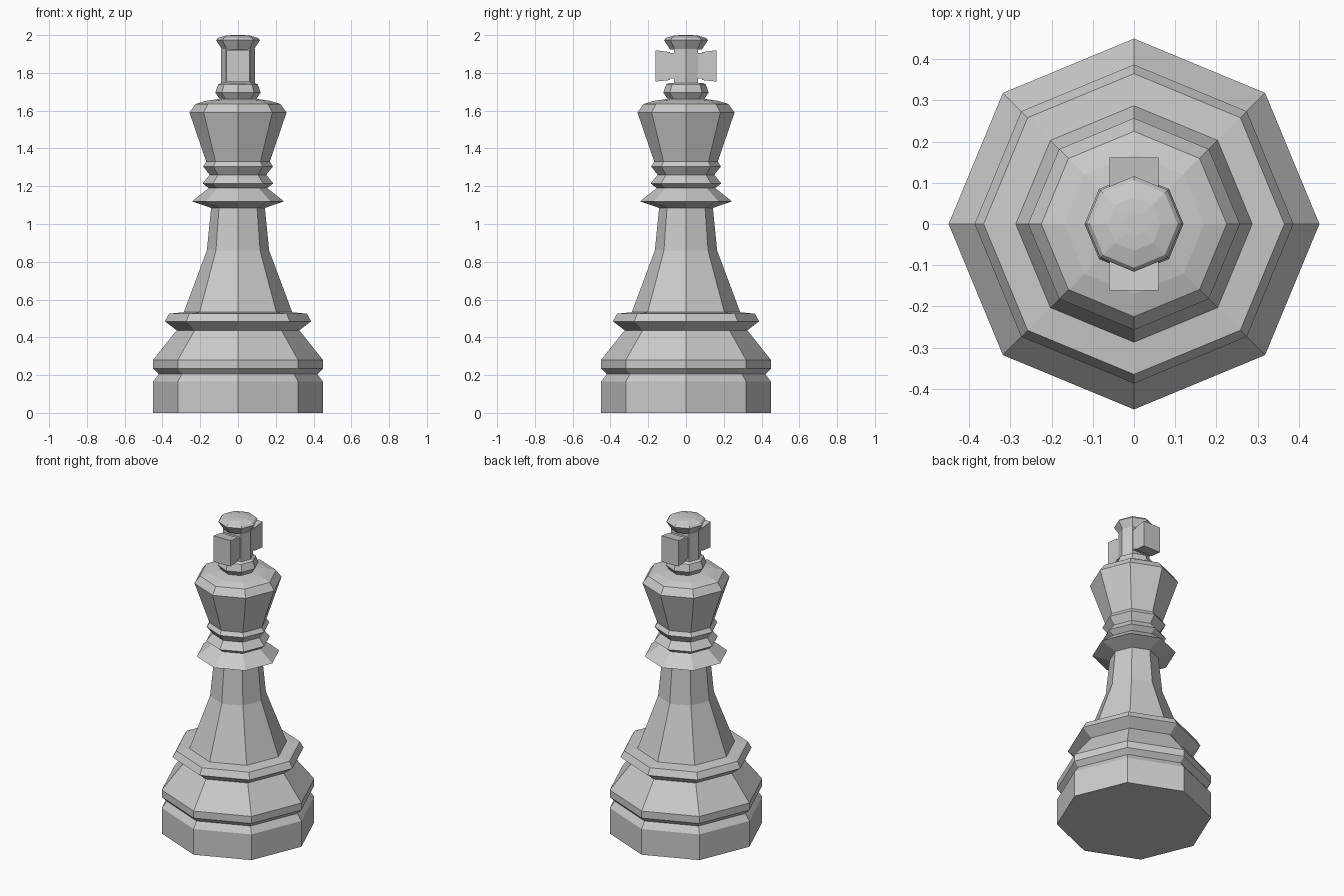
import bpy, bmesh
from math import cos, sin, pi

if "Cube" in bpy.data.objects:
    bpy.data.objects.remove(bpy.data.objects["Cube"])

SIDES = 8


def make_object(name, bm):
    bmesh.ops.recalc_face_normals(bm, faces=bm.faces)
    mesh = bpy.data.meshes.new(name)
    bm.to_mesh(mesh)
    bm.free()
    obj = bpy.data.objects.new(name, mesh)
    bpy.context.collection.objects.link(obj)
    return obj


def lathe(name, profile, y_limit=1.0):
    """Eight-sided turned solid from (radius, height) points."""
    bm = bmesh.new()
    rings = []
    for r, z in profile:
        ring = []
        for i in range(SIDES):
            a = 2 * pi * i / SIDES
            y = max(-y_limit, min(y_limit, r * sin(a)))
            ring.append(bm.verts.new((r * cos(a), y, z)))
        rings.append(ring)
    for low, high in zip(rings, rings[1:]):
        for i in range(SIDES):
            j = (i + 1) % SIDES
            bm.faces.new((low[i], low[j], high[j], high[i]))
    bm.faces.new(rings[0])
    bm.faces.new(rings[-1])
    return make_object(name, bm)


def cross_arm(name, side):
    """Flared arm: side outline extruded across x."""
    outline = [(0.03, 1.77), (0.085, 1.77), (0.085, 1.762), (0.162, 1.754),
               (0.162, 1.92), (0.085, 1.91), (0.085, 1.904), (0.03, 1.904)]
    bm = bmesh.new()
    face = bm.faces.new([bm.verts.new((-0.06, side * y, z)) for y, z in outline])
    ext = bmesh.ops.extrude_face_region(bm, geom=[face])
    moved = [v for v in ext["geom"] if isinstance(v, bmesh.types.BMVert)]
    bmesh.ops.translate(bm, verts=moved, vec=(0.12, 0, 0))
    return make_object(name, bm)


# Stepped foot with groove and upper rim
lathe("base", [(0.45, 0), (0.45, 0.165), (0.42, 0.205), (0.45, 0.235),
               (0.45, 0.28), (0.325, 0.437), (0.387, 0.485),
               (0.365, 0.525), (0.287, 0.533)])

# Tapering stem
lathe("stem", [(0.287, 0.533), (0.165, 0.86), (0.142, 1.09)])

# Collar and neck rings
lathe("collar", [(0.142, 1.085), (0.243, 1.12), (0.155, 1.19), (0.187, 1.215),
                 (0.15, 1.26), (0.185, 1.305), (0.168, 1.33)])

# Flared head with shallow dome
lathe("head", [(0.168, 1.33), (0.257, 1.59), (0.225, 1.635),
               (0.17, 1.652), (0.095, 1.663)])

# Small bead, column and cap on top
lathe("bead", [(0.095, 1.66), (0.12, 1.695), (0.105, 1.738), (0.09, 1.747)])
lathe("column", [(0.09, 1.745), (0.09, 1.927)], y_limit=0.063)
lathe("cap", [(0.085, 1.925), (0.116, 1.973), (0.106, 1.985),
              (0.065, 1.997), (0.03, 2.0)])

# Side arms of the finial
for side, label in ((-1, "front"), (1, "back")):
    cross_arm(label + "_arm", side)
